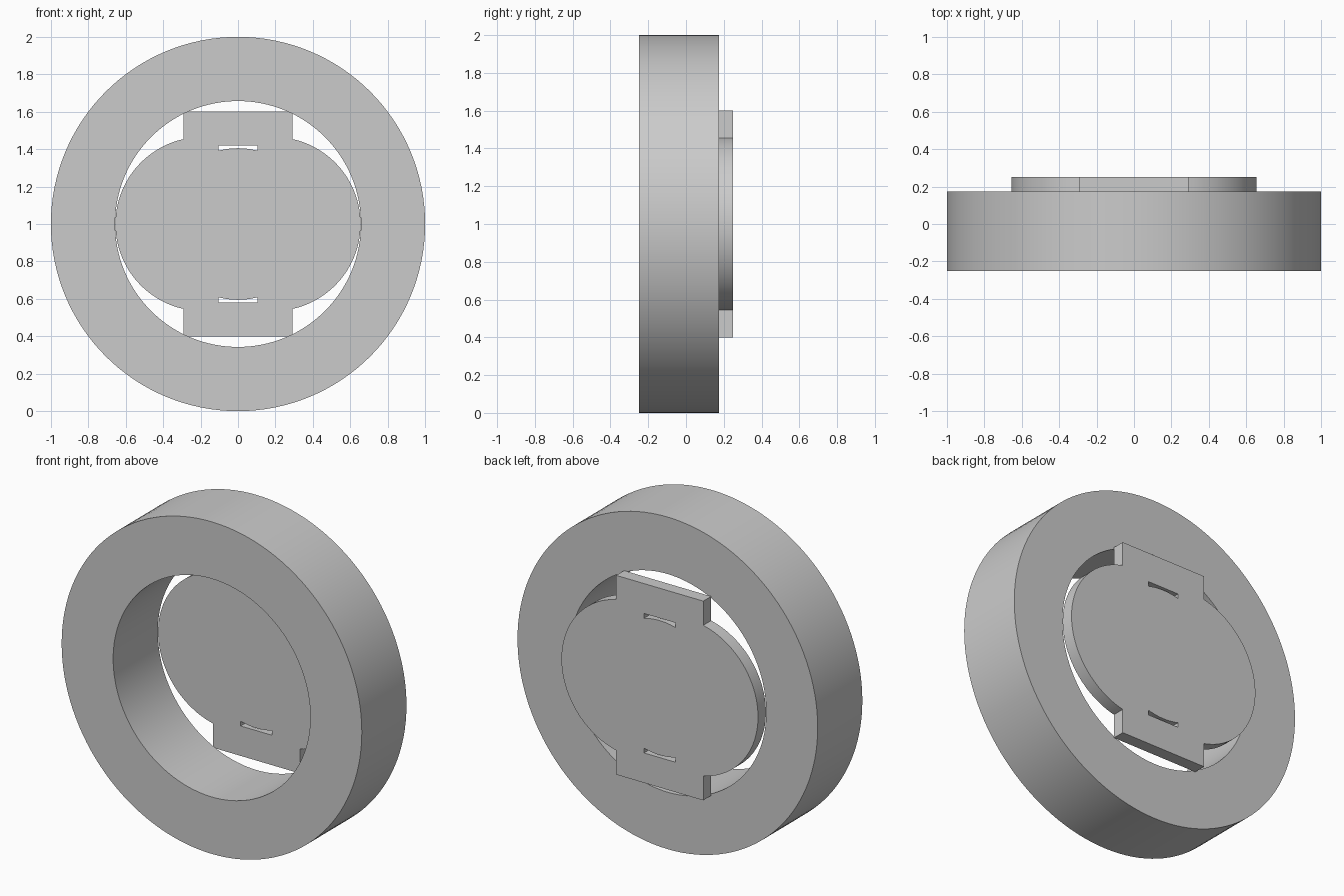
import bpy, bmesh
from math import sin, cos, pi, asin, atan2, sqrt

cube = bpy.data.objects.get("Cube")
if cube:
    bpy.data.objects.remove(cube, do_unlink=True)

grey = bpy.data.materials.new("plain grey")
grey.use_nodes = True
grey.diffuse_color = (0.6, 0.6, 0.6, 1)
grey.node_tree.nodes["Principled BSDF"].inputs["Base Color"].default_value = (0.6, 0.6, 0.6, 1)


def arc(cx, radius, start, end, steps):
    """Points along an arc centred at (cx, 0)."""
    angles = [start + (end - start) * i / steps for i in range(steps + 1)]
    return [(cx + radius * cos(a), radius * sin(a)) for a in angles]


def extrude_outline(name, loops, y_front, y_back):
    """Fill closed outlines (inner ones become holes) and extrude along y."""
    curve = bpy.data.curves.new(name + "_outline", "CURVE")
    curve.dimensions = "2D"
    curve.fill_mode = "BOTH"
    curve.extrude = (y_back - y_front) / 2
    for loop in loops:
        spline = curve.splines.new("POLY")
        spline.points.add(len(loop) - 1)
        for point, (x, z) in zip(spline.points, loop):
            point.co = (x, z, 0, 1)
        spline.use_cyclic_u = True
    helper = bpy.data.objects.new(name + "_outline", curve)
    bpy.context.collection.objects.link(helper)
    bpy.context.view_layer.update()
    graph = bpy.context.evaluated_depsgraph_get()
    mesh = bpy.data.meshes.new_from_object(helper.evaluated_get(graph))
    bpy.data.objects.remove(helper, do_unlink=True)

    # Weld the caps to the walls, and stand the part upright
    bm = bmesh.new()
    bm.from_mesh(mesh)
    bmesh.ops.remove_doubles(bm, verts=bm.verts, dist=0.0001)
    for v in bm.verts:
        x, z, depth = v.co
        v.co = (x, (y_front + y_back) / 2 - depth, z + 1)
    bmesh.ops.recalc_face_normals(bm, faces=bm.faces)
    bm.to_mesh(mesh)
    bm.free()

    mesh.materials.clear()
    mesh.materials.append(grey)
    obj = bpy.data.objects.new(name, mesh)
    bpy.context.collection.objects.link(obj)
    bpy.ops.object.select_all(action="DESELECT")
    obj.select_set(True)
    bpy.context.view_layer.objects.active = obj
    bpy.ops.object.shade_smooth_by_angle(angle=pi / 6)
    return obj


# Thick outer ring
extrude_outline("ring", [arc(0, 1, 0, 2 * pi, 128)[:-1],
                         arc(0, 0.657, 0, 2 * pi, 128)[:-1]], -0.25, 0.175)

# Back plate: rounded sides with a square tab above and below
tab_x, tab_z = 0.29, 0.6
side_x, side_r = 0.19, 0.465
a = atan2(sqrt(side_r ** 2 - (tab_x - side_x) ** 2), tab_x - side_x)
right = arc(side_x, side_r, -a, a, 48)
half = [(tab_x, -tab_z)] + right + [(tab_x, tab_z)]
outline = half + [(-x, -z) for x, z in half]

# Slots with a curved inner edge
slot_x, slot_r, slot_z = 0.105, 0.405, 0.42
b = asin(slot_x / slot_r)
slot = arc(0, slot_r, pi / 2 - b, pi / 2 + b, 12) + [(-slot_x, slot_z), (slot_x, slot_z)]
extrude_outline("back_plate", [outline, slot, [(-x, -z) for x, z in slot]], 0.175, 0.25)
